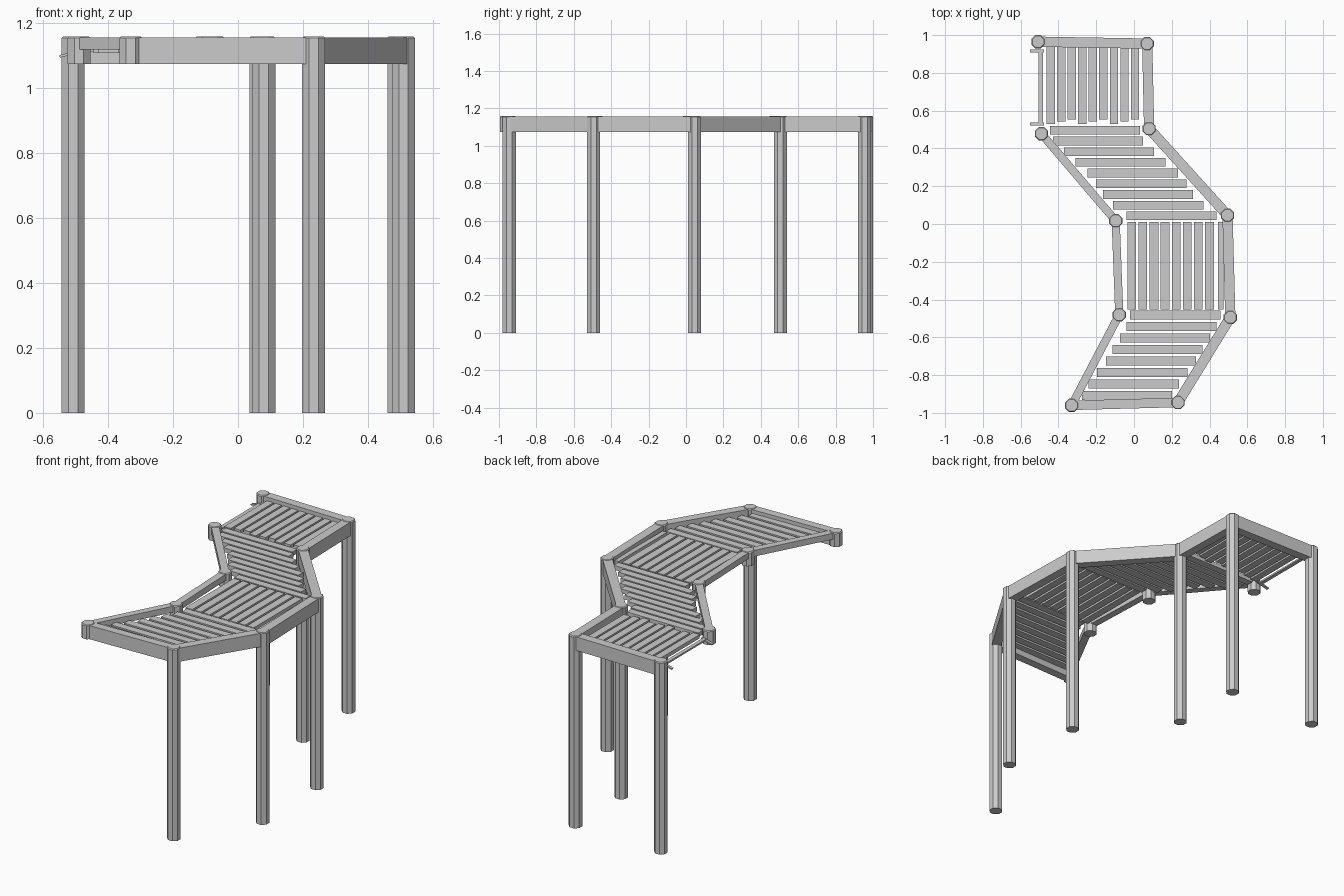
import bpy, bmesh, math
from mathutils import Vector, Matrix

if "Cube" in bpy.data.objects:
    bpy.data.objects.remove(bpy.data.objects["Cube"])

TOP = 1.16
LEFT = [(-0.508, 0.965), (-0.49, 0.478), (-0.097, 0.017), (-0.078, -0.48), (-0.33, -0.96)]
RIGHT = [(0.07, 0.955), (0.08, 0.505), (0.495, 0.046), (0.51, -0.494), (0.233, -0.945)]


def finish(name, bm):
    mesh = bpy.data.meshes.new(name)
    bm.to_mesh(mesh)
    bm.free()
    obj = bpy.data.objects.new(name, mesh)
    bpy.context.collection.objects.link(obj)
    return obj


def box(name, x0, x1, y0, y1, z0, z1):
    bm = bmesh.new()
    c = Vector(((x0 + x1) / 2, (y0 + y1) / 2, (z0 + z1) / 2))
    bmesh.ops.create_cube(bm, size=1, matrix=Matrix.Translation(c) @
                          Matrix.Diagonal((x1 - x0, y1 - y0, z1 - z0, 1)))
    return finish(name, bm)


def beam(name, a, b, width, z0, z1=1.157):
    a, b = Vector(a), Vector(b)
    d = b - a
    obj = box(name, -d.length / 2, d.length / 2, -width / 2, width / 2, z0, z1)
    obj.location = ((a.x + b.x) / 2, (a.y + b.y) / 2, 0)
    obj.rotation_euler.z = math.atan2(d.y, d.x)
    return obj


def post(name, p, z0, r=0.038):
    # octagonal post with a small chamfer round the top
    bm = bmesh.new()
    rings = []
    for rad, z in ((r, z0), (r, TOP - 0.005), (r - 0.005, TOP)):
        rings.append([bm.verts.new((p[0] + rad * math.cos(math.radians(22.5 + 45 * i)),
                                    p[1] + rad * math.sin(math.radians(22.5 + 45 * i)), z))
                      for i in range(8)])
    for lo, hi in zip(rings, rings[1:]):
        for i in range(8):
            j = (i + 1) % 8
            bm.faces.new((lo[i], lo[j], hi[j], hi[i]))
    bm.faces.new(rings[0][::-1])
    bm.faces.new(rings[-1])
    return finish(name, bm)


# Posts: outer row reaches the ground, inner row is stubs except the back one
for i, p in enumerate(RIGHT):
    post(f"outer_post_{i}", p, 0)
for i, p in enumerate(LEFT):
    post(f"inner_post_{i}", p, 0 if i == 0 else 1.075)

# Edge beams: deep on the outside and both ends, shallow on the inside
for i in range(4):
    beam(f"outer_beam_{i}", RIGHT[i], RIGHT[i + 1], 0.054, 1.075)
for i in range(1, 4):
    beam(f"inner_beam_{i}", LEFT[i], LEFT[i + 1], 0.043, 1.12)
beam("back_beam", LEFT[0], RIGHT[0], 0.054, 1.075)
beam("front_beam", LEFT[4], RIGHT[4], 0.05, 1.075)

# Thin rail with end brackets at the open back-left bay
box("bay_rail", -0.505, -0.482, 0.53, 0.92, 1.108, 1.118)
for i, y in enumerate((0.53, 0.915)):
    br = box(f"rail_bracket_{i}", -0.038, 0.038, -0.008, 0.008, -0.004, 0.004)
    br.location = (-0.513, y, 1.108)
    br.rotation_euler.y = math.radians(-15)

Z0, Z1 = 1.112, 1.135

# Lengthwise slats of the back bay and the middle bay
for i in range(9):
    x = -0.441 + 0.0558 * i
    box(f"back_slat_{i}", x - 0.022, x + 0.022, 0.53 + 0.012 * (i % 3), 0.94, Z0, Z1)
    x = -0.012 + 0.0588 * i
    w = 0.023 if i < 8 else 0.015
    box(f"middle_slat_{i}", x - w, x + w, -0.452, 0.01, Z0, Z1)

# Crosswise slats of the two slanted bays: left ends follow the inner edge
upper = [-0.445, -0.43, -0.37, -0.31, -0.245, -0.20, -0.165, -0.11, -0.04]
for i, x in enumerate(upper):
    y = 0.496 - 0.0566 * i
    box(f"upper_slat_{i}", x, x + 0.477, y - 0.023, y + 0.023, Z0 - 0.003, Z1)
lower = [-0.02, -0.04, -0.075, -0.115, -0.148, -0.195, -0.24, -0.275]
for i, x in enumerate(lower):
    y = -0.482 - 0.0608 * i
    box(f"lower_slat_{i}", x, x + 0.477, y - 0.023, y + 0.023, Z0, Z1)
